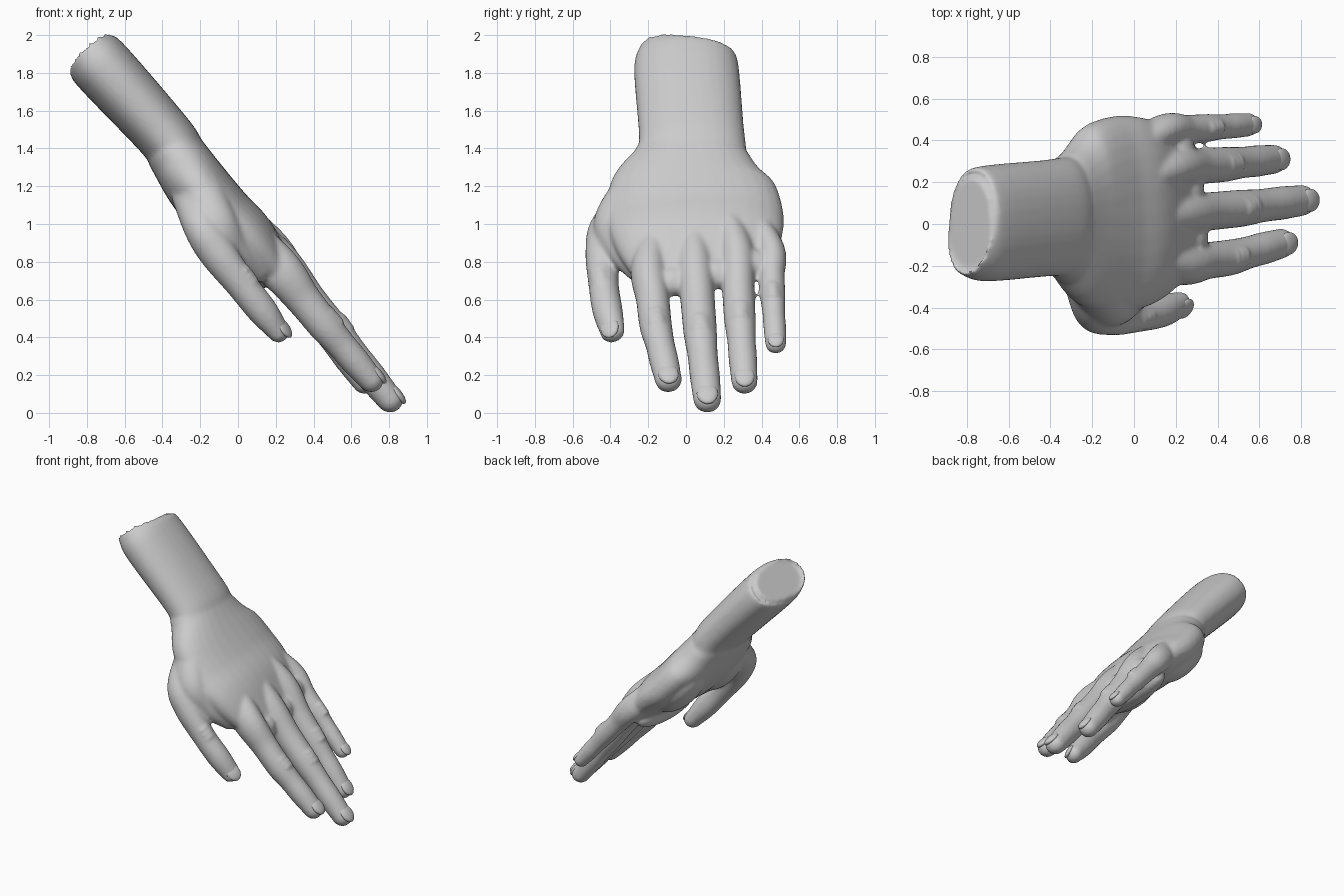
import bpy, bmesh, math
from mathutils import Vector, Matrix

if "Cube" in bpy.data.objects:
    bpy.data.objects.remove(bpy.data.objects["Cube"])

SIDES, STEPS = 32, 6

def spline(keys):
    """Catmull-Rom through (x, y, z, half width, half thickness) keys."""
    k = [Vector(p) for p in keys]
    k = [k[0] * 2 - k[1]] + k + [k[-1] * 2 - k[-2]]
    out = []
    for i in range(1, len(k) - 2):
        a, b, c, d = k[i - 1:i + 3]
        for s in range(STEPS):
            t = s / STEPS
            out.append(0.5 * (2 * b + (c - a) * t + (2 * a - 5 * b + 4 * c - d) * t * t
                              + (3 * b - a - 3 * c + d) * t ** 3))
    return out + [k[-2]]

def frame(tangent, roll=0.0):
    """Along, across and back-of-hand directions of a limb."""
    t = tangent.normalized()
    side = Vector((0, 1, 0))
    side = (side - t * side.dot(t)).normalized()
    up = side.cross(t)
    if up.z < 0:
        up = -up
    r = Matrix.Rotation(roll, 3, t)
    return t, r @ side, r @ up

def loft(bm, keys, power=2.0, tip=True, roll=0.0):
    """Closed skin along the keys, optionally with a domed end."""
    pts = spline(keys)
    last = len(pts) - 1
    secs = []
    for i, p in enumerate(pts):
        tan = Vector(pts[min(i + 1, last)][:3]) - Vector(pts[max(i - 1, 0)][:3])
        secs.append((Vector(p[:3]), tan.normalized(), p[3], p[4]))
    if tip:
        c, tan, w, h = secs[-1]
        for s in range(1, 6):
            a = math.radians(17 * s)
            secs.append((c + tan * h * math.sin(a), tan, w * math.cos(a), h * math.cos(a)))
    rings = []
    for c, tan, w, h in secs:
        t, side, up = frame(tan, roll)
        ring = []
        for j in range(SIDES):
            a = 2 * math.pi * j / SIDES
            ca, sa = math.cos(a), math.sin(a)
            x = math.copysign(abs(ca) ** (2 / power), ca) * w
            y = math.copysign(abs(sa) ** (2 / power), sa) * h
            ring.append(bm.verts.new(c + side * x + up * y))
        rings.append(ring)
    for r0, r1 in zip(rings, rings[1:]):
        for j in range(SIDES):
            k = (j + 1) % SIDES
            bm.faces.new((r0[j], r0[k], r1[k], r1[j]))
    bm.faces.new(list(reversed(rings[0])))
    bm.faces.new(rings[-1])

def blob(bm, loc, axes, tangent, roll=0.0):
    """Ellipsoid sized (along, across, thick) in the limb's frame."""
    m = Matrix(frame(Vector(tangent), roll)).transposed()
    if m.determinant() < 0:
        m = m @ Matrix.Diagonal((1, -1, 1))
    bmesh.ops.create_uvsphere(bm, u_segments=24, v_segments=14, radius=1,
                              matrix=Matrix.Translation(loc) @ m.to_4x4() @ Matrix.Diagonal((*axes, 1)))

def finish(name, bm):
    bmesh.ops.recalc_face_normals(bm, faces=bm.faces)
    for f in bm.faces:
        f.smooth = True
    me = bpy.data.meshes.new(name)
    bm.to_mesh(me)
    bm.free()
    ob = bpy.data.objects.new(name, me)
    bpy.context.collection.objects.link(ob)
    return ob

def digit(name, keys, joint, roll=0.0):
    """Finger skin with joint wrinkles and a separate nail."""
    loft(skin, keys, roll=roll)
    end, w, h = Vector(keys[-1][:3]), keys[-1][3], keys[-1][4]
    t, side, up = frame(end - Vector(keys[-2][:3]), roll)
    nail = bmesh.new()
    blob(nail, end + up * h * .7 - t * h * .05, (w * .95, w * .76, h * .36), t, roll)
    finish(name + "_nail", nail)
    p, pw, ph = Vector(keys[joint][:3]), keys[joint][3], keys[joint][4]
    t, side, up = frame(Vector(keys[joint + 1][:3]) - p, roll)
    for s in (-1, 0, 1):
        blob(skin, p + t * s * .035 + up * ph * .8, (.014, pw * .6, .03), t, roll)

# Forearm, wrist and palm
skin = bmesh.new()
loft(skin, [(-.785, 0, 1.905, .22, .135), (-.73, 0, 1.845, .275, .165), (-.39, .03, 1.47, .28, .152),
            (-.32, .03, 1.36, .31, .155), (-.22, .025, 1.21, .43, .168), (-.09, .045, 1.05, .468, .17),
            (.05, .07, .92, .45, .155), (.21, .11, .74, .37, .10)], power=2.2, tip=False)

# Fingers: knuckle, middle joint, tip, half width
fingers = {
    "index": ((.21, -.195, .77), (.46, -.16, .46), (.705, -.093, .175), .086),
    "middle": ((.20, .045, .80), (.51, .075, .43), (.805, .113, .07), .089),
    "ring": ((.17, .265, .86), (.43, .285, .50), (.67, .31, .165), .084),
    "little": ((.13, .445, .87), (.35, .46, .61), (.55, .475, .365), .067),
}
previous = None
for name, (knuckle, mid, end, w) in fingers.items():
    k, m, e = Vector(knuckle), Vector(mid), Vector(end)
    root = Vector((k.x - .25, k.y * .68, k.z + .22))
    # Tendon, knuckle, shaft, joints and tip share one swelling rule
    rule = ((root, .85, 1.4), (k, 1.12, 1.36), (k.lerp(m, .55), 1.03, 1.1), (m, 1, 1.03),
            (m.lerp(e, .35), .9, .92), (m.lerp(e, .65), .9, .9), (e, .83, .78))
    digit(name, [(*p, w * a, w * b) for p, a, b in rule], 3)
    # Web of skin to the previous finger
    web = k.lerp(m, .25)
    if previous:
        blob(skin, (web + previous) / 2, (.09, .085, .075), m - k)
    previous = web

# Thumb, turned toward the fingers' edge
digit("thumb", [(-.24, -.22, 1.17, .10, .12), (-.18, -.385, .985, .125, .105), (-.11, -.437, .85, .095, .10),
                (.01, -.437, .69, .08, .085), (.13, -.415, .54, .08, .08), (.215, -.388, .43, .067, .057)],
      3, math.radians(25))

# Palm pads: heel, thumb ball and finger-root pad
blob(skin, (-.16, .28, 1.02), (.24, .17, .11), (.66, 0, -.75))
blob(skin, (-.15, -.20, 1.0), (.24, .17, .12), (.66, -.1, -.75))
blob(skin, (.10, .10, .75), (.10, .34, .09), (.66, 0, -.75))

# Back of the thumb root, flowing into the web beside the index finger
loft(skin, [(-.21, -.28, 1.2, .10, .12), (-.12, -.38, 1.0, .11, .12), (-.02, -.34, .87, .09, .09),
            (.10, -.25, .76, .07, .07)])

# Fuse everything into one continuous skin
hand = finish("hand", skin)
fuse = hand.modifiers.new("fuse", "REMESH")
fuse.mode, fuse.voxel_size, fuse.use_smooth_shade = "VOXEL", .012, True
soften = hand.modifiers.new("soften", "SMOOTH")
soften.factor, soften.iterations = .5, 9
